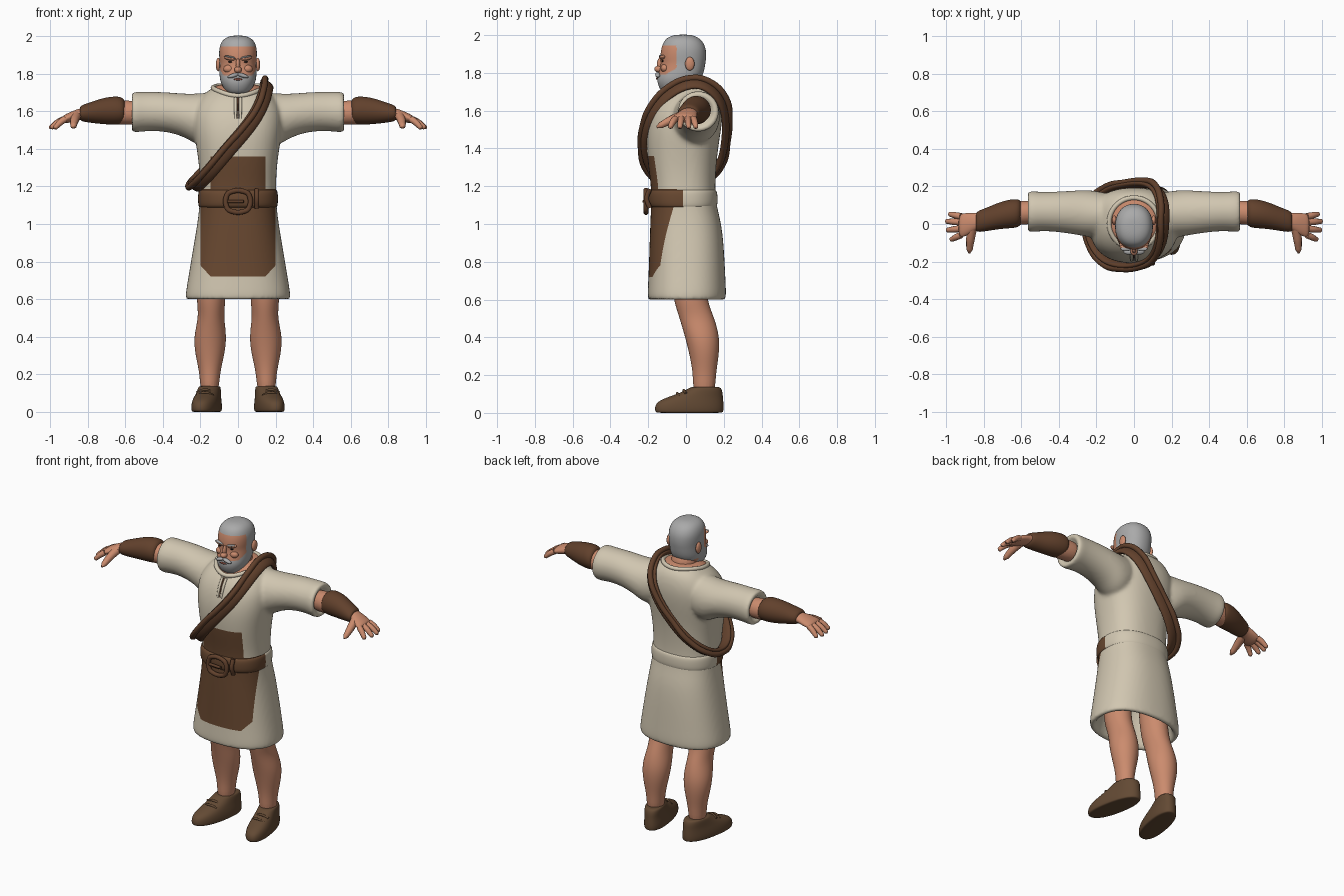
import bpy, bmesh
from math import cos, sin, pi, copysign
from mathutils import Vector, Matrix
from mathutils.bvhtree import BVHTree

if "Cube" in bpy.data.objects:
    bpy.data.objects.remove(bpy.data.objects["Cube"])

COLORS = {
    "cream_cloth": (0.64, 0.57, 0.44), "apron_leather": (0.14, 0.065, 0.030),
    "strap_leather": (0.12, 0.052, 0.025), "shoe_leather": (0.125, 0.068, 0.034),
    "skin": (0.60, 0.26, 0.155), "grey_hair": (0.40, 0.40, 0.40),
    "dark_eye": (0.02, 0.012, 0.01), "lip": (0.30, 0.09, 0.06),
}
MATS = {}
for key, rgb in COLORS.items():
    m = bpy.data.materials.new(key)
    m.use_nodes = True
    m.diffuse_color = (*rgb, 1)
    bsdf = m.node_tree.nodes["Principled BSDF"]
    bsdf.inputs["Base Color"].default_value = (*rgb, 1)
    bsdf.inputs["Roughness"].default_value = 0.8
    MATS[key] = m


def skin_rings(bm, rings, closed=False):
    """Join rings of points into a surface, capped unless closed."""
    vs = [[bm.verts.new(p) for p in r] for r in rings]
    n = len(vs[0])
    pairs = list(zip(vs, vs[1:])) + ([(vs[-1], vs[0])] if closed else [])
    for a, b in pairs:
        for i in range(n):
            j = (i + 1) % n
            bm.faces.new((a[i], a[j], b[j], b[i]))
    if not closed:
        bm.faces.new(vs[0][::-1])
        bm.faces.new(vs[-1])


def loft(bm, rings, axis="z", n=20, power=2.0, flip=1):
    """Each ring: position along axis, centre, half width, low, high."""
    out = []
    for t, c, h, lo, hi in rings:
        ring = []
        for i in range(n):
            a = 2 * pi * (i + 0.5) / n
            u = c + h * copysign(abs(cos(a)) ** (2 / power), cos(a))
            v = (lo + hi) / 2 + (hi - lo) / 2 * copysign(abs(sin(a)) ** (2 / power), sin(a))
            ring.append((flip * u, v, t) if axis == "z" else (flip * t, u, v))
        out.append(ring)
    skin_rings(bm, out)


def bake(ob, name, mats, rule=None):
    """Turn an object with modifiers into a plain smooth mesh."""
    dg = bpy.context.evaluated_depsgraph_get()
    me = bpy.data.meshes.new_from_object(ob.evaluated_get(dg))
    bpy.data.objects.remove(ob)
    ob = bpy.data.objects.new(name, me)
    bpy.context.collection.objects.link(ob)
    me.materials.clear()
    for k in mats:
        me.materials.append(MATS[k])
    for p in me.polygons:
        p.use_smooth = True
        p.material_index = rule(p) if rule else 0
    return ob


def finish(bm, name, mats, rule=None, mirror=False, subdiv=2, voxel=0):
    bmesh.ops.recalc_face_normals(bm, faces=bm.faces)
    me = bpy.data.meshes.new(name)
    bm.to_mesh(me)
    bm.free()
    ob = bpy.data.objects.new(name + "_base", me)
    bpy.context.collection.objects.link(ob)
    if subdiv:
        ob.modifiers.new("subdiv", "SUBSURF").levels = subdiv
    if mirror:
        ob.modifiers.new("mirror", "MIRROR").use_mirror_merge = False
    if voxel:
        r = ob.modifiers.new("remesh", "REMESH")
        r.mode, r.voxel_size = "VOXEL", voxel
        s = ob.modifiers.new("smooth", "SMOOTH")
        s.factor, s.iterations = 0.5, 8
    return bake(ob, name, mats, rule)


def part(name, mat, rings, mirror=False, **kw):
    bm = bmesh.new()
    loft(bm, rings, **kw)
    return finish(bm, name, [mat], mirror=mirror)


def ball(name, mat, loc, size, mirror=False, tilt=0):
    bm = bmesh.new()
    mx = Matrix.Translation(loc) @ Matrix.Rotation(tilt, 4, "Y") @ Matrix.Diagonal((*size, 1))
    bmesh.ops.create_uvsphere(bm, u_segments=20, v_segments=12, radius=1, matrix=mx)
    return finish(bm, name, [mat], mirror=mirror, subdiv=0)


def tube(name, mat, points, radii, mirror=False, cyclic=False):
    cu = bpy.data.curves.new(name, "CURVE")
    cu.dimensions, cu.bevel_depth, cu.bevel_resolution = "3D", 1, 3
    cu.use_fill_caps = True
    cu.resolution_u = 6
    sp = cu.splines.new("BEZIER")
    sp.bezier_points.add(len(points) - 1)
    sp.use_cyclic_u = cyclic
    for bp, p, r in zip(sp.bezier_points, points, radii):
        bp.co, bp.radius = p, r
        bp.handle_left_type = bp.handle_right_type = "AUTO"
    ob = bpy.data.objects.new(name + "_base", cu)
    bpy.context.collection.objects.link(ob)
    if mirror:
        ob.modifiers.new("mirror", "MIRROR").use_mirror_merge = False
    return bake(ob, name, [mat])


# Tunic: hollow skirt, torso and sleeves fused together
bm = bmesh.new()
loft(bm, [(.9, 0, .17, -.14, .15), (.64, 0, .235, -.16, .165), (.605, 0, .245, -.17, .175),
          (.59, 0, .27, -.195, .2), (.605, 0, .284, -.207, .215), (.7, 0, .268, -.2, .21),
          (.85, 0, .243, -.195, .203), (1, 0, .217, -.19, .19), (1.1, 0, .205, -.185, .16),
          (1.2, 0, .202, -.185, .155), (1.3, 0, .207, -.2, .16), (1.4, 0, .22, -.21, .17),
          (1.5, 0, .237, -.21, .187), (1.6, 0, .24, -.187, .197), (1.67, 0, .2, -.147, .187),
          (1.72, 0, .15, -.09, .165), (1.75, 0, .09, -.03, .12)], n=32, power=2.4)
for side in (1, -1):
    loft(bm, [(.08, .05, .1, 1.47, 1.7), (.2, .05, .13, 1.4, 1.697), (.28, .06, .122, 1.465, 1.692),
              (.4, .065, .108, 1.495, 1.705), (.5, .067, .104, 1.493, 1.703),
              (.55, .065, .113, 1.484, 1.706), (.572, .065, .104, 1.493, 1.695),
              (.565, .065, .08, 1.515, 1.67), (.53, .065, .06, 1.53, 1.66)],
         axis="x", n=24, flip=side)
tunic = finish(bm, "tunic", ["cream_cloth", "apron_leather", "skin"], voxel=.011)

# Apron panel: cut its outline into the tunic, then colour inside it
bm = bmesh.new()
bm.from_mesh(tunic.data)
cuts = [((0, 0, z), (0, 0, 1)) for z in (.72, 1.185, 1.36)] + [((0, -.03, 0), (0, 1, 0))]
for s in (1, -1):
    cuts += [((s * .2, 0, .78), (1, 0, 0)), ((s * .145, 0, 1), (1, 0, 0)),
             ((s * .2, 0, .78), (s, 0, -.92))]
for co, no in cuts:
    bmesh.ops.bisect_plane(bm, geom=bm.verts[:] + bm.edges[:] + bm.faces[:],
                           plane_co=co, plane_no=Vector(no).normalized())
bm.normal_update()
for f in bm.faces:
    c = f.calc_center_median()
    x = abs(c.x)
    if c.z > 1.6 and (c.x / .13) ** 2 + ((c.y - .005) / .132) ** 2 < 1:
        f.material_index = 2
    elif c.y < -.03 and f.normal.y < 0:
        skirt = .72 < c.z < 1.185 and x < .2 and x + .92 * (.78 - c.z) < .2
        f.material_index = int(skirt or (1.185 <= c.z < 1.36 and x < .145))
    f.smooth = True
bm.to_mesh(tunic.data)
tree = BVHTree.FromBMesh(bm)
bm.free()

# Neckline trim laid on the tunic, with a short front slit
trim = []
for i in range(24):
    a = 2 * pi * i / 24
    hit = tree.ray_cast(Vector((.132 * cos(a), .005 + .134 * sin(a), 3)), Vector((0, 0, -1)))[0]
    trim.append(hit)
tube("neck_trim", "cream_cloth", trim, [.013] * 24, cyclic=True)
slit = [tree.ray_cast(Vector((0, -1, z)), Vector((0, 1, 0)))[0] for z in (1.67, 1.62, 1.56)]
tube("neck_slit", "strap_leather", slit, [.006, .005, .002])
tube("slit_trim", "cream_cloth", [p + Vector((.013, 0, 0)) for p in slit], [.009, .009, .006], mirror=True)

# Shoulder sash: a flat band with a rolled edge
path = [(.15, .03, 1.745), (.145, -.08, 1.7), (.11, -.17, 1.6), (.04, -.207, 1.5), (-.05, -.217, 1.4),
        (-.15, -.19, 1.28), (-.215, -.1, 1.21), (-.235, 0, 1.2), (-.22, .1, 1.23), (-.13, .178, 1.32),
        (-.04, .197, 1.42), (.05, .207, 1.53), (.12, .19, 1.65), (.15, .11, 1.73)]
path = [Vector(p) for p in path]
centre = Vector((-.04, .01, 1.47))
band, roll = [], []
for i, p in enumerate(path):
    t = (path[(i + 1) % len(path)] - path[i - 1]).normalized()
    out = p - centre
    out = (out - t * out.dot(t)).normalized()
    across = t.cross(out)
    p = p + out * .008
    band.append([p + across * .042 * cos(2 * pi * k / 12) + out * .02 * sin(2 * pi * k / 12)
                 for k in range(12)])
    roll.append(p + out * .011 + across * .022)
bm = bmesh.new()
skin_rings(bm, band, closed=True)
finish(bm, "sash_band", ["strap_leather"])
tube("sash_roll", "strap_leather", roll, [.017] * len(roll), cyclic=True)

# Belt: leather in front, cloth behind
bm = bmesh.new()
loft(bm, [(1.083, 0, .195, -.17, .145), (1.088, 0, .212, -.198, .167), (1.135, 0, .214, -.202, .169),
          (1.18, 0, .212, -.198, .165), (1.187, 0, .195, -.17, .143)], n=32, power=2.4)
finish(bm, "belt", ["cream_cloth", "apron_leather"], lambda p: int(p.center.y < -.02))
frame = [(x * .058, -.212, 1.12 + z * .05) for x, z in
         ((1, .7), (.7, 1), (-.7, 1), (-1, .7), (-1, -.7), (-.7, -1), (.7, -1), (1, -.7))]
tube("buckle_frame", "strap_leather", frame, [.014] * 8, cyclic=True)
tube("buckle_pin", "strap_leather", [(-.055, -.215, 1.12), (.03, -.222, 1.12)], [.009, .009])
tube("belt_keeper", "strap_leather", [(.1, -.192, 1.085), (.1, -.208, 1.135), (.1, -.192, 1.185)], [.013] * 3)

# Head: hair, beard and face split by region
def head_colour(p):
    x, y, z = p.center
    hair = z > 1.945 or (y > -.05 and z > 1.77) or (y > .03 and z > 1.76)
    beard = y < .0 and z < 1.79 + max(0, y + .11) * .6
    return int(hair or beard)


bm = bmesh.new()
loft(bm, [(1.685, 0, .045, -.118, -.03), (1.72, 0, .077, -.144, .03), (1.76, 0, .097, -.156, .075),
          (1.8, 0, .1, -.146, .096), (1.85, 0, .098, -.133, .104), (1.88, 0, .101, -.139, .109),
          (1.93, 0, .103, -.133, .108), (1.97, 0, .09, -.118, .088), (1.992, 0, .066, -.092, .058),
          (2.003, 0, .03, -.05, .02)], power=2.2)
finish(bm, "head", ["skin", "grey_hair"], head_colour, subdiv=3)
part("neck", "skin", [(1.6, 0, .1, -.07, .12), (1.68, 0, .086, -.06, .11),
                      (1.74, 0, .079, -.06, .092), (1.8, 0, .075, -.06, .085)])
ball("ears", "skin", (.105, .02, 1.848), (.013, .025, .036), True)
ball("nose", "skin", (0, -.144, 1.82), (.02, .024, .018))
ball("nose_bridge", "skin", (0, -.136, 1.845), (.012, .018, .035))
ball("brow_ridges", "skin", (.04, -.124, 1.882), (.036, .018, .012), True, -.15)
ball("eyebrows", "grey_hair", (.042, -.132, 1.888), (.03, .012, .006), True, -.2)
ball("eyes", "dark_eye", (.038, -.123, 1.863), (.015, .007, .006), True)
ball("cheeks", "skin", (.048, -.112, 1.825), (.03, .022, .022), True)
ball("moustache", "grey_hair", (.025, -.149, 1.79), (.032, .014, .011), True, .3)
ball("mouth", "lip", (0, -.155, 1.77), (.024, .005, .006))

# Arms, bracers and hands
part("arms", "skin", [(.48, .065, .06, 1.53, 1.65), (.6, .06, .066, 1.525, 1.66), (.7, .05, .06, 1.535, 1.655),
                      (.82, .018, .04, 1.56, 1.62), (.86, .008, .053, 1.55, 1.61),
                      (.91, -.008, .066, 1.535, 1.588), (.935, -.01, .058, 1.535, 1.575)], True, axis="x")
part("bracers", "strap_leather", [(.598, .06, .06, 1.545, 1.65), (.615, .058, .08, 1.527, 1.682),
                                  (.7, .05, .075, 1.528, 1.678), (.78, .025, .063, 1.537, 1.65),
                                  (.835, .012, .058, 1.545, 1.632), (.842, .01, .04, 1.56, 1.62)], True, axis="x")
fingers = [((.92, .04), (.98, .052)), ((.925, .01), (.996, .014)),
           ((.925, -.025), (.992, -.032)), ((.92, -.058), (.972, -.082))]
for i, (a, b) in enumerate(fingers):
    mid = ((a[0] + b[0]) / 2, (a[1] + b[1]) / 2, 1.54)
    tube("fingers_%d" % (i + 1), "skin", [(*a, 1.558), mid, (*b, 1.513), (b[0] + .006, b[1], 1.507)],
         [.018, .017, .013, .004], True)
tube("thumbs", "skin", [(.86, -.02, 1.575), (.87, -.08, 1.55), (.875, -.135, 1.522), (.876, -.155, 1.512)],
     [.026, .023, .017, .006], True)

# Legs
part("legs", "skin", [(.88, .13, .08, -.09, .09), (.65, .143, .078, -.075, .108), (.57, .143, .075, -.058, .122),
                      (.5, .143, .068, -.035, .152), (.4, .148, .09, -.005, .18), (.3, .15, .078, .02, .175),
                      (.2, .15, .052, .038, .157), (.08, .152, .05, .035, .155)], True)

# Shoes, splayed slightly outward
bm = bmesh.new()
loft(bm, [(-.001, .152, .064, -.152, .19), (.004, .152, .072, -.166, .2), (.03, .152, .074, -.168, .202),
          (.06, .152, .07, -.155, .2), (.085, .152, .064, -.095, .197), (.11, .152, .06, -.02, .195),
          (.136, .152, .057, .022, .186), (.138, .152, .045, .04, .165)], power=2.3)
for v in bm.verts:
    v.co.x += .18 * (.1 - v.co.y)
finish(bm, "shoes", ["shoe_leather"], mirror=True)
for i in range(2):
    y, z = -.035 + i * .035, .1 + i * .015
    tube("shoe_laces_%d" % (i + 1), "shoe_leather", [(.13, y, z - .012), (.175, y - .012, z + .004), (.22, y, z - .012)],
         [.007] * 3, True)
